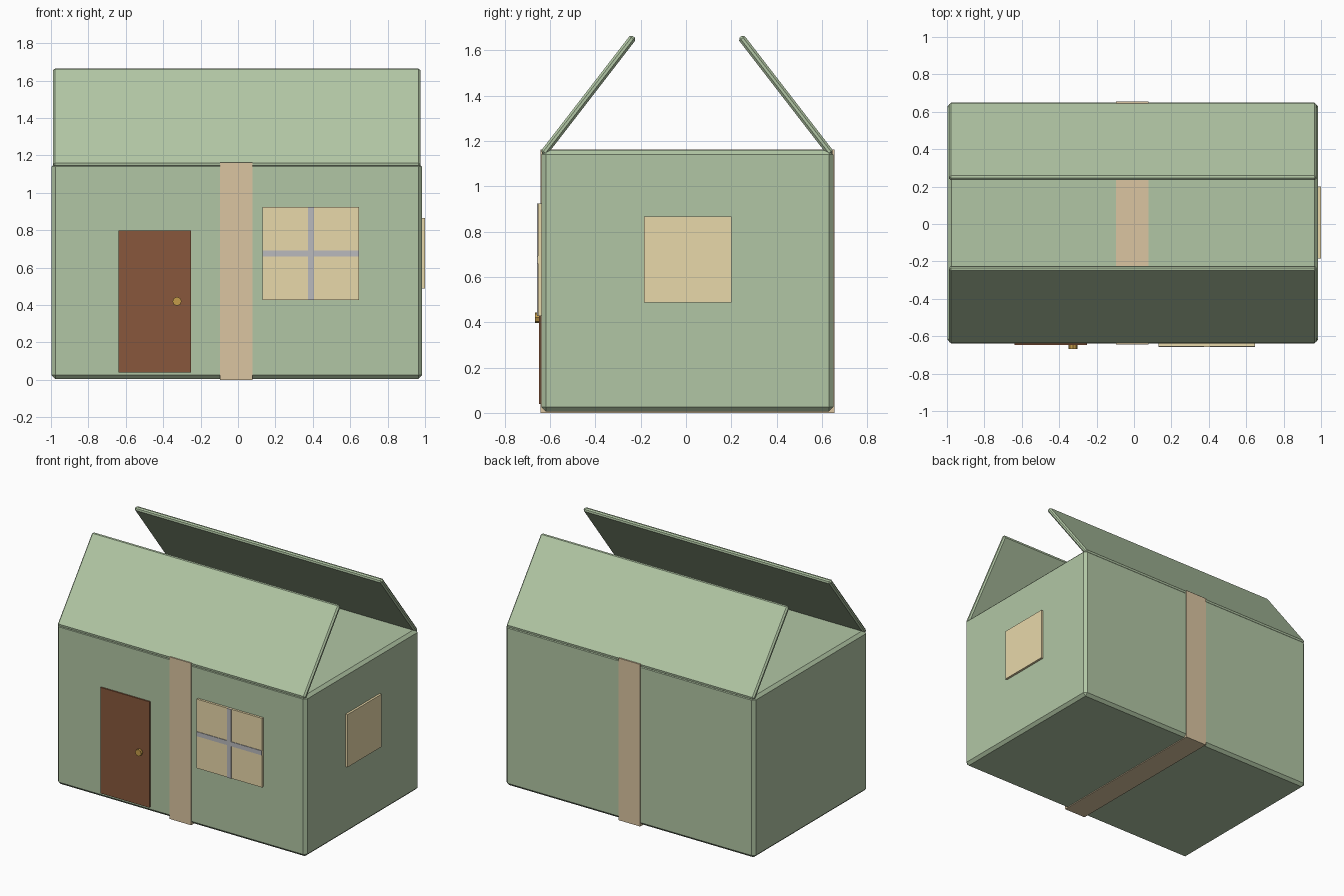
import bpy, math

if "Cube" in bpy.data.objects:
    bpy.data.objects.remove(bpy.data.objects["Cube"])


def material(name, rgb):
    m = bpy.data.materials.new(name)
    m.diffuse_color = tuple((c / 255) ** 2.2 for c in rgb) + (1,)
    m.use_nodes = True
    m.node_tree.nodes["Principled BSDF"].inputs["Base Color"].default_value = m.diffuse_color
    return m


GREEN = material("sage", (176, 197, 163))
TAPE = material("tan", (218, 196, 160))
DOOR = material("brown", (135, 88, 62))
GLASS = material("cream", (232, 215, 168))
BAR = material("bar_grey", (184, 184, 188))
BRASS = material("brass", (196, 155, 75))


def box(name, lo, hi, mat, bevel=0.0):
    """Axis-aligned box between two corners, with an optional chamfer."""
    size = [b - a for a, b in zip(lo, hi)]
    bpy.ops.mesh.primitive_cube_add(size=1)
    o = bpy.context.object
    o.name = name
    for v in o.data.vertices:
        v.co = [c * s for c, s in zip(v.co, size)]
    o.location = [(a + b) / 2 for a, b in zip(lo, hi)]
    o.data.materials.append(mat)
    if bevel:
        mod = o.modifiers.new("Chamfer", "BEVEL")
        mod.width = bevel
        mod.segments = 1
    return o


CX, CY = -0.007, 0.005

# House body: closed carton with chamfered edges
box("house_body", (-0.997, -0.638, 0.006), (0.984, 0.650, 1.160), GREEN, 0.02)

# Tape band wrapped around the middle
box("tape_band", (-0.095, -0.643, 0.0), (0.078, 0.655, 1.163), TAPE)

# Two roof flaps leaning inward, leaving the ridge open
y0, z0, y1, z1 = 0.636, 1.142, 0.236, 1.660
length = math.hypot(y0 - y1, z1 - z0)
tilt = math.atan2(z1 - z0, y0 - y1)
for name, side in (("front_roof_flap", -1), ("back_roof_flap", 1)):
    flap = box(name, (-0.982, -length / 2, -0.016), (0.982, length / 2, 0.016), GREEN, 0.01)
    flap.location = (CX, CY + side * (y0 + y1) / 2, (z0 + z1) / 2)
    flap.rotation_euler.x = -side * tilt

# Front door and knob
box("front_door", (-0.64, -0.648, 0.04), (-0.25, -0.63, 0.80), DOOR)
bpy.ops.mesh.primitive_cylinder_add(vertices=8, radius=0.024, depth=0.027,
                                    location=(-0.326, -0.6535, 0.42),
                                    rotation=(math.pi / 2, 0, 0))
knob = bpy.context.object
knob.name = "door_knob"
knob.data.materials.append(BRASS)

# Front window with crossed bars
box("front_window", (0.13, -0.654, 0.428), (0.648, -0.63, 0.924), GLASS)
box("window_bar_vertical", (0.373, -0.658, 0.428), (0.405, -0.64, 0.924), BAR)
box("window_bar_horizontal", (0.13, -0.658, 0.66), (0.648, -0.64, 0.692), BAR)

# Side window
box("side_window", (0.97, -0.185, 0.488), (1.0, 0.20, 0.866), GLASS)
